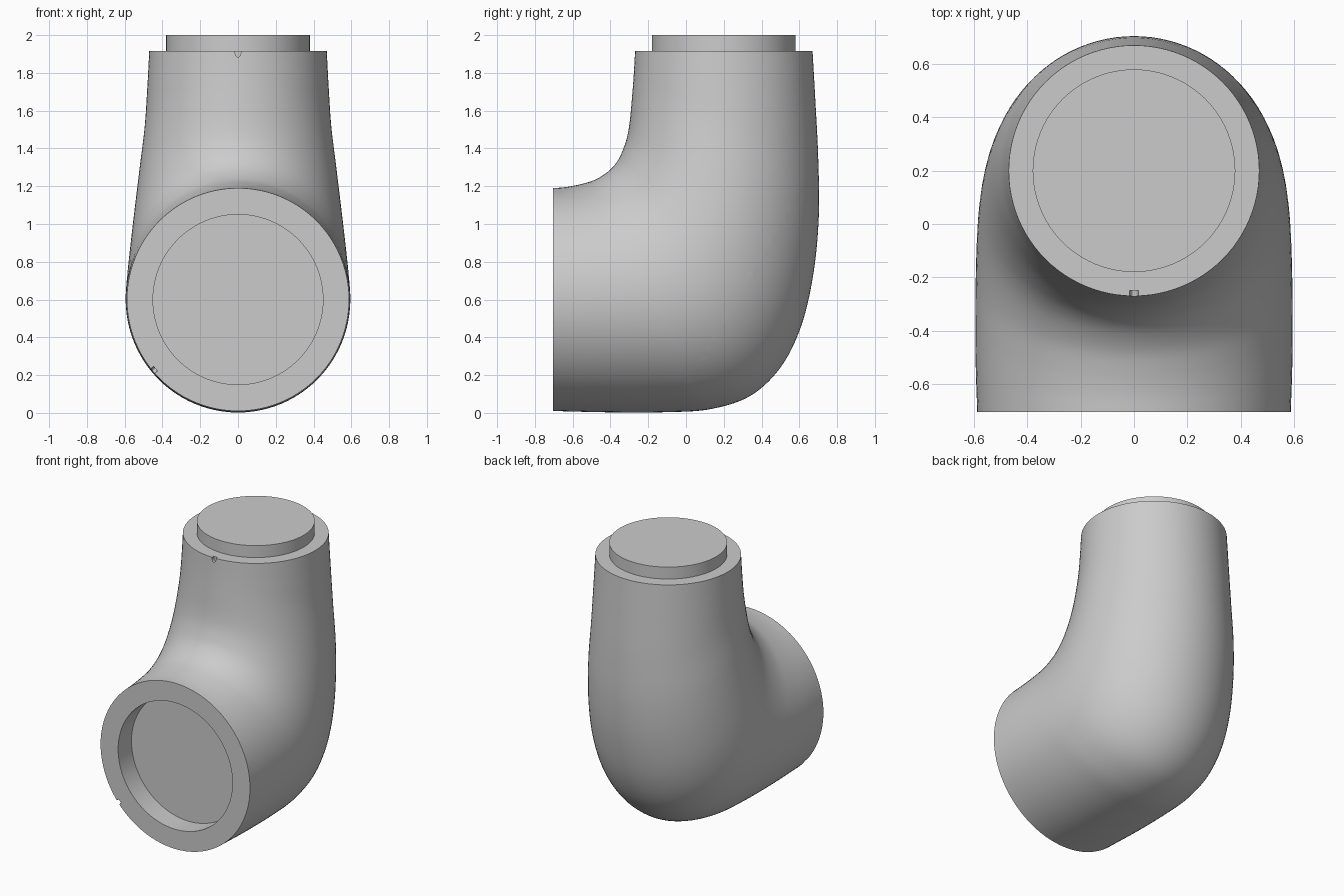
import bpy, bmesh
from math import sin, cos, pi, radians
from mathutils import Vector

if "Cube" in bpy.data.objects:
    bpy.data.objects.remove(bpy.data.objects["Cube"], do_unlink=True)

SIDES, STEPS = 96, 7

grey = bpy.data.materials.new("plain grey")
grey.use_nodes = True
grey.diffuse_color = (0.6, 0.6, 0.6, 1)
grey.node_tree.nodes["Principled BSDF"].inputs["Base Color"].default_value = grey.diffuse_color

# Elbow sections: heel y, heel z, throat y, throat z, half width
SECTIONS = [
    (-.705, .01, -.705, 1.19, .588),
    (-.4, .003, -.64, 1.195, .594),
    (-.1, .004, -.56, 1.21, .595),
    (.13, .02, -.48, 1.235, .593),
    (.34, .09, -.41, 1.28, .588),
    (.5, .24, -.365, 1.33, .578),
    (.61, .46, -.335, 1.39, .563),
    (.675, .74, -.312, 1.46, .543),
    (.703, 1.04, -.297, 1.55, .52),
    (.7, 1.35, -.285, 1.68, .494),
    (.685, 1.65, -.276, 1.8, .48),
    (.67, 1.915, -.27, 1.915, .47),
]


def smooth_path(rows, steps):
    """Catmull-Rom interpolation through the rows."""
    rows = [Vector(r) for r in rows]
    pts = [2 * rows[0] - rows[1]] + rows + [2 * rows[-1] - rows[-2]]
    out = []
    for a, b, c, d in zip(pts, pts[1:], pts[2:], pts[3:]):
        for k in range(steps):
            t = k / steps
            out.append((2 * b + (c - a) * t + (2 * a - 5 * b + 4 * c - d) * t ** 2
                        + (3 * b - a - 3 * c + d) * t ** 3) / 2)
    return out + [rows[-1]]


def add_ring(bm, row):
    """Ellipse across the mirror plane, from heel point to throat point."""
    heel, throat = Vector((0, row[0], row[1])), Vector((0, row[2], row[3]))
    mid, half = (heel + throat) / 2, (throat - heel) / 2
    angles = [2 * pi * i / SIDES for i in range(SIDES)]
    return [bm.verts.new(mid + half * cos(a) + Vector((row[4] * sin(a), 0, 0))) for a in angles]


# Whole solid: socket floor and wall, elbow, then the round spigot
socket = [(y, .6 - .45, y, .6 + .45, .45) for y in (-.555, -.705)]
spigot = [(.2 + .38, z, .2 - .38, z, .38) for z in (1.915, 2)]
bm = bmesh.new()
rings = [add_ring(bm, r) for r in socket + smooth_path(SECTIONS, STEPS) + spigot]
for lower, upper in zip(rings, rings[1:]):
    for i in range(SIDES):
        j = (i + 1) % SIDES
        bm.faces.new((lower[i], lower[j], upper[j], upper[i]))
bm.faces.new(rings[0])
bm.faces.new(rings[-1])
bmesh.ops.recalc_face_normals(bm, faces=bm.faces)
mesh = bpy.data.meshes.new("elbow_body")
bm.to_mesh(mesh)
bm.free()
mesh.materials.append(grey)
body = bpy.data.objects.new("elbow_body", mesh)
bpy.context.collection.objects.link(body)


# Small alignment notches in both rims
def cut_notch(location, rotation):
    bpy.ops.mesh.primitive_cylinder_add(vertices=24, radius=.016, depth=.05,
                                        location=location, rotation=rotation)
    cutter = bpy.context.object
    cutter.name = "notch_cutter"
    cutter.hide_render = True
    cutter.scale.y = 2
    mod = body.modifiers.new("notch", 'BOOLEAN')
    mod.object, mod.operation, mod.solver = cutter, 'DIFFERENCE', 'EXACT'
    bpy.context.view_layer.objects.active = body
    bpy.ops.object.modifier_apply(modifier=mod.name)
    bpy.data.objects.remove(cutter, do_unlink=True)


turn = radians(230)
cut_notch((0, -.275, 1.915), (pi / 2, 0, 0))
cut_notch((.595 * sin(turn), -.705, .6 + .595 * cos(turn)), (0, turn, 0))

# Slanted seam separates the heel cover from the body
cover = body.copy()
cover.data = body.data.copy()
cover.name = cover.data.name = "heel_cover"
bpy.context.collection.objects.link(cover)
for obj, keep_heel in ((body, False), (cover, True)):
    bm = bmesh.new()
    bm.from_mesh(obj.data)
    bmesh.ops.bisect_plane(bm, geom=bm.verts[:] + bm.edges[:] + bm.faces[:], dist=1e-5,
                           plane_co=(0, -.07, 0), plane_no=(0, 1.35, -.775),
                           clear_inner=keep_heel, clear_outer=not keep_heel)
    bm.to_mesh(obj.data)
    bm.free()

bpy.ops.object.select_all(action='DESELECT')
for obj in (body, cover):
    obj.select_set(True)
bpy.context.view_layer.objects.active = body
bpy.ops.object.shade_smooth_by_angle(angle=radians(35))
